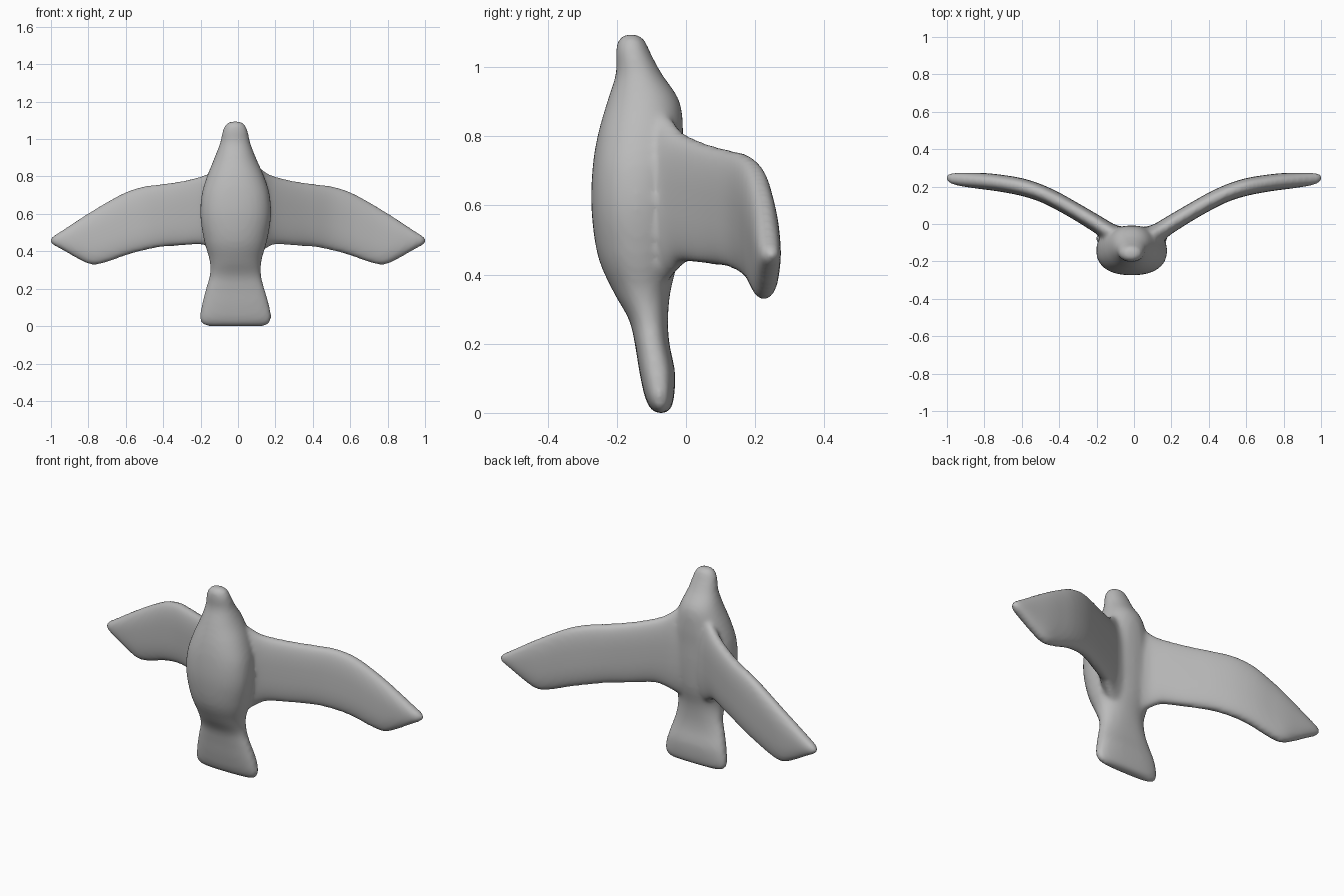
import bpy
import bmesh
import math

cube = bpy.data.objects.get("Cube")
if cube:
    bpy.data.objects.remove(cube, do_unlink=True)

SIDES = 32
STEPS = 4

grey = bpy.data.materials.new("plain_grey")
grey.use_nodes = True
grey.diffuse_color = (0.5, 0.5, 0.5, 1)
grey.node_tree.nodes["Principled BSDF"].inputs["Base Color"].default_value = (0.5, 0.5, 0.5, 1)


def refine(rows):
    """Smoothly interpolate section rows (Catmull-Rom)."""
    out = []
    for i in range(len(rows) - 1):
        a, b, c, d = rows[max(i - 1, 0)], rows[i], rows[i + 1], rows[min(i + 2, len(rows) - 1)]
        for s in range(STEPS):
            t = s / STEPS
            out.append([0.5 * (2 * q + (r - p) * t + (2 * p - 5 * q + 4 * r - u) * t * t
                               + (3 * q - p - 3 * r + u) * t ** 3)
                        for p, q, r, u in zip(a, b, c, d)])
    return out + [list(rows[-1])]


def loft(bm, rows, place):
    """Skin rounded sections: (station, u_min, u_max, v_min, v_max, roundness power)."""
    rings = []
    for st, u0, u1, v0, v1, power in refine(rows):
        ring = []
        for k in range(SIDES):
            a = math.tau * k / SIDES
            c, s = math.cos(a), math.sin(a)
            u = (u0 + u1) / 2 + (u1 - u0) / 2 * math.copysign(abs(c) ** (2 / power), c)
            v = (v0 + v1) / 2 + (v1 - v0) / 2 * math.copysign(abs(s) ** (2 / power), s)
            ring.append(bm.verts.new(place(st, u, v)))
        rings.append(ring)
    faces = [bm.faces.new(rings[0]), bm.faces.new(rings[-1])]
    for r0, r1 in zip(rings, rings[1:]):
        for k in range(SIDES):
            n = (k + 1) % SIDES
            faces.append(bm.faces.new((r0[k], r0[n], r1[n], r1[k])))
    bmesh.ops.recalc_face_normals(bm, faces=faces)


# Body, head and fanned tail: z, x range, y range, power
body = [
    (0.000, -0.165, 0.140, -0.088, -0.055, 2.4),
    (0.015, -0.195, 0.168, -0.105, -0.042, 2.6),
    (0.050, -0.204, 0.178, -0.120, -0.034, 2.8),
    (0.120, -0.192, 0.165, -0.135, -0.032, 2.8),
    (0.200, -0.172, 0.142, -0.148, -0.048, 2.6),
    (0.270, -0.152, 0.124, -0.165, -0.052, 2.4),
    (0.350, -0.152, 0.126, -0.210, -0.045, 2.2),
    (0.450, -0.180, 0.154, -0.254, -0.022, 2.2),
    (0.580, -0.201, 0.176, -0.273, -0.012, 2.3),
    (0.700, -0.195, 0.170, -0.271, -0.010, 2.3),
    (0.800, -0.166, 0.140, -0.256, -0.008, 2.2),
    (0.900, -0.126, 0.096, -0.228, -0.018, 2.1),
    (0.980, -0.096, 0.066, -0.203, -0.070, 2.1),
    (1.040, -0.083, 0.053, -0.203, -0.102, 2.1),
    (1.078, -0.066, 0.036, -0.196, -0.120, 2.1),
    (1.094, -0.042, 0.012, -0.175, -0.142, 2.0),
]

# Wing from root to tip: distance out, z range, y range, power
wing = [
    (0.04, 0.36, 0.88, -0.150, -0.020, 2.4),
    (0.10, 0.38, 0.86, -0.130, -0.004, 2.4),
    (0.15, 0.415, 0.822, -0.095, 0.024, 2.5),
    (0.20, 0.436, 0.800, -0.054, 0.054, 2.6),
    (0.30, 0.430, 0.776, 0.010, 0.112, 2.7),
    (0.40, 0.424, 0.761, 0.068, 0.168, 2.7),
    (0.50, 0.405, 0.748, 0.118, 0.214, 2.7),
    (0.60, 0.378, 0.717, 0.150, 0.245, 2.7),
    (0.70, 0.342, 0.664, 0.170, 0.262, 2.6),
    (0.78, 0.328, 0.616, 0.182, 0.271, 2.6),
    (0.86, 0.362, 0.565, 0.192, 0.274, 2.5),
    (0.94, 0.408, 0.512, 0.205, 0.274, 2.4),
    (0.985, 0.432, 0.484, 0.218, 0.270, 2.2),
    (1.004, 0.446, 0.468, 0.235, 0.260, 2.0),
]

bm = bmesh.new()
loft(bm, body, lambda z, x, y: (x, y, z))
for side in (-1, 1):
    loft(bm, wing, lambda x, z, y: (side * x, y, z))
mesh = bpy.data.meshes.new("bird")
bm.to_mesh(mesh)
bm.free()
mesh.materials.append(grey)
bird = bpy.data.objects.new("bird", mesh)
bpy.context.collection.objects.link(bird)

# Fuse body and wings into one skin and soften the joints
fuse = bird.modifiers.new("fuse", 'REMESH')
fuse.mode = 'VOXEL'
fuse.voxel_size = 0.011
fuse.use_smooth_shade = True
soften = bird.modifiers.new("soften", 'SMOOTH')
soften.factor = 0.5
soften.iterations = 10
